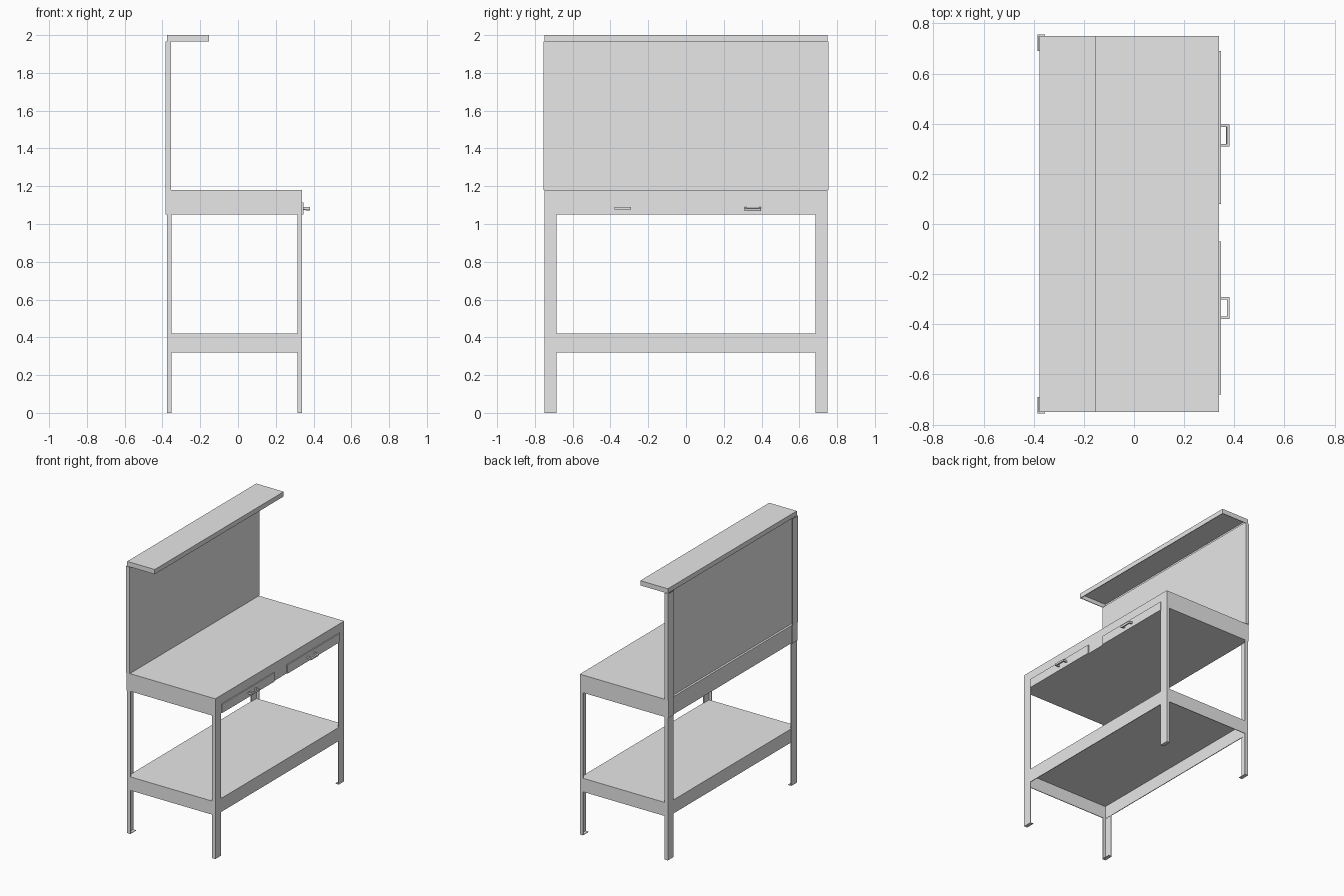
import bpy, bmesh
from math import radians
from mathutils import Matrix

if "Cube" in bpy.data.objects:
    bpy.data.objects.remove(bpy.data.objects["Cube"])

steel = bpy.data.materials.new("grey steel")
steel.use_nodes = True
GREY = (0.8, 0.8, 0.8, 1)
steel.diffuse_color = GREY
steel.node_tree.nodes["Principled BSDF"].inputs["Base Color"].default_value = GREY


def finish(name, bm):
    bmesh.ops.recalc_face_normals(bm, faces=bm.faces)
    mesh = bpy.data.meshes.new(name)
    bm.to_mesh(mesh)
    bm.free()
    mesh.materials.append(steel)
    obj = bpy.data.objects.new(name, mesh)
    bpy.context.scene.collection.objects.link(obj)
    return obj


def add_box(bm, x, y, z):
    size = [b - a for a, b in (x, y, z)]
    mid = [(a + b) / 2 for a, b in (x, y, z)]
    bmesh.ops.create_cube(bm, size=1, matrix=Matrix.Translation(mid) @ Matrix.Diagonal((*size, 1)))


def box(name, x, y, z):
    bm = bmesh.new()
    add_box(bm, x, y, z)
    return finish(name, bm)


def tray(name, x, y, z, wall):
    """Folded sheet: a top with four skirts, open underneath."""
    bm = bmesh.new()
    add_box(bm, x, y, z)
    bm.normal_update()
    bmesh.ops.delete(bm, geom=[f for f in bm.faces if f.normal.z < -0.5], context='FACES_ONLY')
    bmesh.ops.recalc_face_normals(bm, faces=bm.faces)
    obj = finish(name, bm)
    fold = obj.modifiers.new("sheet thickness", 'SOLIDIFY')
    fold.thickness = wall
    fold.offset = -1
    fold.use_even_offset = True
    return obj


def angle_bar(bm, corner, flange, z, wall):
    """L-section bar; flange lengths are signed, pointing inwards."""
    cx, cy = corner
    fx, fy = flange
    wx = wall if fx > 0 else -wall
    wy = wall if fy > 0 else -wall
    outline = [(0, 0), (fx, 0), (fx, wy), (wx, wy), (wx, fy), (0, fy)]
    face = bm.faces.new([bm.verts.new((cx + a, cy + b, z[0])) for a, b in outline])
    top = bmesh.ops.extrude_face_region(bm, geom=[face])
    bmesh.ops.translate(bm, vec=(0, 0, z[1] - z[0]),
                        verts=[v for v in top["geom"] if isinstance(v, bmesh.types.BMVert)])


BACK, FRONT, SIDE = -0.377, 0.34, 0.75
WALL = 0.005

# Worktop, lower shelf and overhead canopy
box("worktop", (BACK, FRONT), (-SIDE, SIDE), (1.05, 1.18))
tray("lower_shelf", (BACK + 0.001, FRONT - 0.001), (-SIDE + 0.001, SIDE - 0.001), (0.32, 0.42), WALL)
tray("canopy", (BACK, -0.153), (-SIDE, SIDE), (1.965, 2.0), WALL)

# Back panel standing towards the inner edge of the posts
box("back_panel", (-0.361, -0.355), (-SIDE, SIDE), (1.18, 1.97))

for s, side in ((-1, "right"), (1, "left")):
    # Legs with foot plates
    for corner_x, f, end in ((FRONT, -1, "front"), (BACK, 1, "back")):
        bm = bmesh.new()
        angle_bar(bm, (corner_x, s * SIDE), (f * 0.026, -s * 0.064), (0, 1.05), WALL)
        finish(f"{end}_{side}_leg", bm)
        box(f"{end}_{side}_foot", sorted((corner_x, corner_x + f * 0.026)),
            sorted((s * SIDE, s * (SIDE - 0.064))), (0, 0.004))

    # Upright posts: side flange rests above the worktop, rear flange laps its back
    bm = bmesh.new()
    angle_bar(bm, (-0.384, s * 0.755), (0.029, -s * 0.065), (1.18, 1.965), WALL)
    add_box(bm, (-0.384, BACK), sorted((s * SIDE, s * 0.69)), (1.05, 1.18))
    finish(f"{side}_post", bm)

    # Drawer front
    mid_y = 0.005 + s * 0.38
    box(f"{side}_drawer_front", (FRONT, 0.347), (mid_y - 0.305, mid_y + 0.305), (1.05, 1.115))

    # Bar handle, the left one drooping a little
    hy = 0.009 + s * 0.344
    bm = bmesh.new()
    for e in (-1, 1):
        ey = e * 0.039
        add_box(bm, (-0.004, 0.034), (ey - 0.005, ey + 0.005), (-0.007, 0.007))
    add_box(bm, (0.024, 0.034), (-0.044, 0.044), (-0.007, 0.007))
    droop = Matrix.Rotation(radians(14 if s > 0 else 0), 4, 'Y')
    bmesh.ops.transform(bm, matrix=Matrix.Translation((0.346, hy, 1.083)) @ droop, verts=bm.verts)
    finish(f"{side}_drawer_handle", bm)
